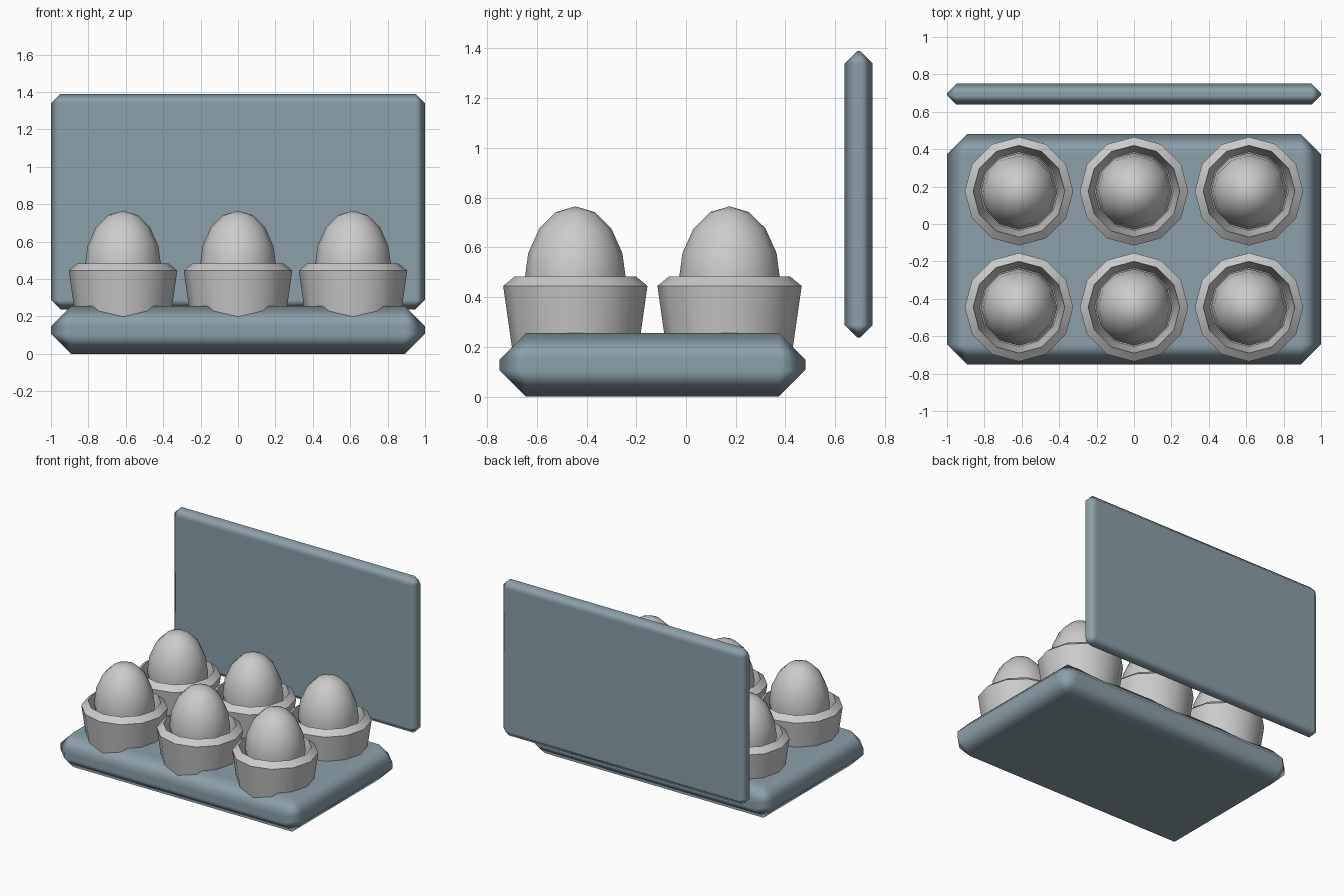
import bpy, bmesh, math

if "Cube" in bpy.data.objects:
    bpy.data.objects.remove(bpy.data.objects["Cube"])

slate = bpy.data.materials.new("slate_carton")
slate.diffuse_color = (0.26, 0.35, 0.40, 1)
slate.use_nodes = True
slate.node_tree.nodes["Principled BSDF"].inputs["Base Color"].default_value = slate.diffuse_color


def slab(name, lo, hi, chamfer):
    """Chamfered box spanning the two corners."""
    bm = bmesh.new()
    bmesh.ops.create_cube(bm, size=1)
    for v in bm.verts:
        v.co = [(a + b) / 2 + c * (b - a) for a, b, c in zip(lo, hi, v.co)]
    mesh = bpy.data.meshes.new(name)
    bm.to_mesh(mesh)
    bm.free()
    mesh.shade_smooth()
    mesh.materials.append(slate)
    obj = bpy.data.objects.new(name, mesh)
    bpy.context.collection.objects.link(obj)
    bev = obj.modifiers.new("chamfer", 'BEVEL')
    bev.width = chamfer
    bev.segments = 1
    bev.harden_normals = True
    return obj


def lathe_mesh(name, profile, sides, angle):
    """Revolve (radius, height) points about z; both ends lie on the axis."""
    bm = bmesh.new()
    rings = []
    for r, z in profile:
        n = 1 if r == 0 else sides
        rings.append([bm.verts.new((r * math.cos(math.tau * i / sides),
                                    r * math.sin(math.tau * i / sides), z))
                      for i in range(n)])
    for a, b in zip(rings, rings[1:]):
        for i in range(sides):
            j = (i + 1) % sides
            quad = [a[i % len(a)], a[j % len(a)], b[j % len(b)], b[i % len(b)]]
            bm.faces.new(list(dict.fromkeys(quad)))
    bmesh.ops.recalc_face_normals(bm, faces=bm.faces)
    mesh = bpy.data.meshes.new(name)
    bm.to_mesh(mesh)
    bm.free()
    mesh.shade_smooth()
    mesh.set_sharp_from_angle(angle=math.radians(angle))
    return mesh


# Carton tray and upright lid
slab("tray", (-1, -0.75, 0), (1, 0.48, 0.255), 0.107)
slab("lid", (-1, 0.638, 0.238), (1, 0.75, 1.39), 0.05)

# Egg cup: tapered outside, sloping rim, hollow inside
cup_mesh = lathe_mesh("cup", [(0, 0.13), (0.245, 0.13), (0.29, 0.445),
                              (0.245, 0.482), (0.21, 0.28), (0, 0.28)], 12, 32)
# Egg: stretched sphere, 12 sides and 8 rings
egg_profile = [(0 if i in (0, 8) else 0.205 * math.sin(math.pi * i / 8),
                0.46 + (0.305 if i < 4 else 0.23) * math.cos(math.pi * i / 8))
               for i in range(9)]
egg_mesh = lathe_mesh("egg", egg_profile, 12, 45)

# Two rows of three
for row, y in (("front", -0.445), ("back", 0.175)):
    for side, x in (("left", -0.615), ("middle", 0), ("right", 0.615)):
        for part, mesh in (("cup", cup_mesh), ("egg", egg_mesh)):
            obj = bpy.data.objects.new(f"{part}_{row}_{side}", mesh)
            obj.location = (x, y, 0)
            bpy.context.collection.objects.link(obj)
